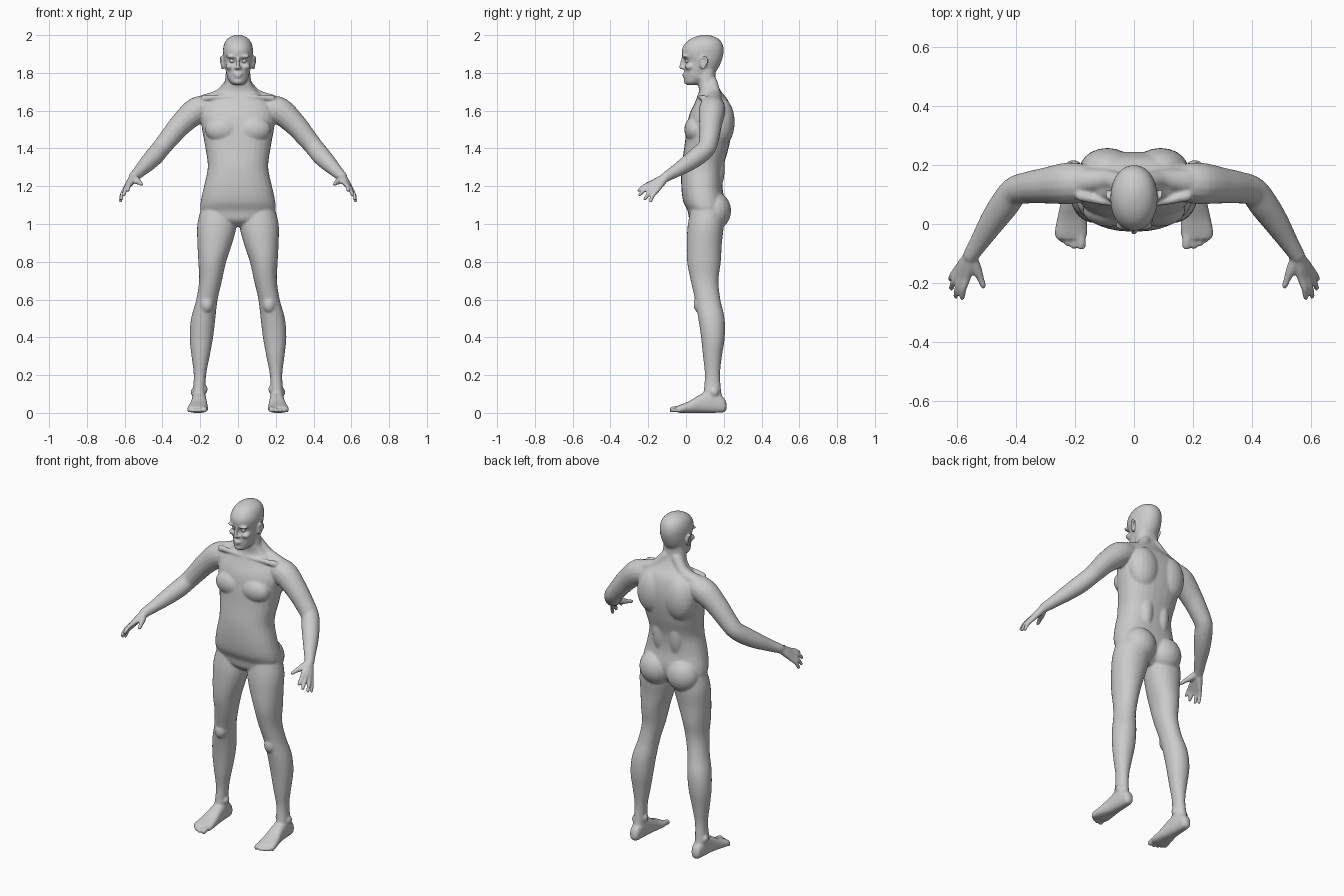
import bpy, bmesh, math
from mathutils import Vector, Matrix

bm = bmesh.new()
SEG = 28


def spline(keys, steps):
    """Catmull-Rom interpolation through tuples of numbers."""
    out = []
    for i in range(len(keys) - 1):
        p0, p1, p2, p3 = (keys[max(0, min(len(keys) - 1, i + k))] for k in (-1, 0, 1, 2))
        for s in range(steps):
            t = s / steps
            out.append([b + .5 * t * (c - a + t * (2*a - 5*b + 4*c - d + t * (3*(b - c) + d - a)))
                        for a, b, c, d in zip(p0, p1, p2, p3)])
    return out + [list(keys[-1])]


def skin(rings):
    rows = [[bm.verts.new(p) for p in r] for r in rings]
    for a, b in zip(rows, rows[1:]):
        for i in range(len(a)):
            j = (i + 1) % len(a)
            bm.faces.new((a[i], a[j], b[j], b[i]))
    bm.faces.new(rows[0][::-1])
    bm.faces.new(rows[-1])


def loft(keys, side=1, along='z', power=2.2):
    """Keys are (position, u_min, u_max, v_min, v_max) of rounded sections."""
    rings = []
    for t, u0, u1, v0, v1 in spline(keys, 5):
        ring = []
        for k in range(SEG):
            a = 2 * math.pi * k / SEG
            c, s = math.cos(a), math.sin(a)
            u = (u0 + u1) / 2 + (u1 - u0) / 2 * math.copysign(abs(c) ** (2 / power), c)
            v = (v0 + v1) / 2 + (v1 - v0) / 2 * math.copysign(abs(s) ** (2 / power), s)
            ring.append((side * u, v, t) if along == 'z' else (side * u, t, v))
        rings.append(ring)
    skin(rings)


def ball(c, r, side=1, tilt=0):
    m = (Matrix.Translation((side * c[0], c[1], c[2])) @ Matrix.Rotation(tilt, 4, 'X')
         @ Matrix.Diagonal((*r, 1)))
    bmesh.ops.create_uvsphere(bm, u_segments=20, v_segments=14, radius=1, matrix=m)


def tube(keys, side=1):
    """Round limb through (x, y, z, radius) with ball ends."""
    pts = spline(keys, 5)
    rings = []
    for i, (x, y, z, r) in enumerate(pts):
        d = Vector(pts[min(i + 1, len(pts) - 1)][:3]) - Vector(pts[max(i - 1, 0)][:3])
        d.normalize()
        u = d.cross(Vector((.31, .52, .8))).normalized()
        w = d.cross(u)
        ring = []
        for k in range(16):
            a = math.pi * k / 8
            p = Vector((x, y, z)) + r * (math.cos(a) * u + math.sin(a) * w)
            ring.append((side * p.x, p.y, p.z))
        rings.append(ring)
    skin(rings)
    for x, y, z, r in (keys[0], keys[-1]):
        ball((x, y, z), (r, r, r), side)


# torso and neck: z, half width, front y, back y
torso = [(.985, .05, .06, .14), (1.02, .14, .02, .18), (1.07, .195, .008, .2), (1.12, .197, -.015, .205),
         (1.2, .18, -.025, .193), (1.3, .16, -.024, .198), (1.4, .172, -.01, .225), (1.5, .19, .003, .243),
         (1.58, .198, .018, .243), (1.65, .17, .05, .225), (1.7, .105, .068, .188), (1.74, .074, .064, .165),
         (1.78, .067, .06, .156), (1.84, .06, .06, .16)]
loft([(z, -w, w, f, b) for z, w, f, b in torso], power=2.35)

# head
head = [(1.735, .022, .008, .05), (1.75, .042, -.006, .09), (1.78, .056, -.009, .13), (1.82, .067, -.008, .168),
        (1.86, .075, -.004, .187), (1.895, .079, -.021, .197), (1.93, .079, -.02, .199), (1.965, .068, .004, .187),
        (1.988, .046, .04, .16), (2.001, .014, .085, .118)]
loft([(z, -w, w, f, b) for z, w, f, b in head], power=2.1)

# nose, lips and chin
tube([(0, -.014, 1.885, .008), (0, -.021, 1.855, .009), (0, -.026, 1.829, .011)])
ball((0, -.008, 1.793), (.024, .012, .006))
ball((0, -.007, 1.78), (.02, .012, .006))
ball((0, .004, 1.755), (.026, .016, .016))

# legs: z, inner x, outer x, front y, back y
LEG = [(1.1, .03, .19, .03, .19), (1.0, .008, .215, .01, .2), (.9, .03, .215, .004, .19), (.8, .063, .21, .006, .184),
       (.7, .085, .206, .025, .172), (.6, .108, .221, .048, .182), (.5, .12, .248, .065, .204),
       (.4, .132, .256, .08, .205), (.3, .15, .246, .09, .19), (.2, .169, .234, .1, .18),
       (.1, .173, .24, .092, .188), (.04, .172, .24, .08, .2)]
# feet: y, inner x, outer x, bottom z, top z
FOOT = [(.215, .195, .217, .022, .045), (.2, .178, .233, .003, .08), (.14, .17, .242, 0, .12), (.08, .165, .247, 0, .1),
        (.02, .16, .26, 0, .064), (-.03, .158, .269, 0, .043), (-.052, .165, .262, .005, .034)]
TOES = [(.178, -.072, .016), (.203, -.074, .0115), (.224, -.066, .011), (.243, -.053, .0105), (.259, -.038, .01)]
# arm: x, y, z, radius
ARM = [(.15, .14, 1.62, .062), (.22, .138, 1.6, .071), (.3, .13, 1.53, .061), (.36, .123, 1.46, .054),
       (.405, .11, 1.405, .05), (.44, .065, 1.362, .05), (.48, .008, 1.32, .044), (.52, -.055, 1.28, .034),
       (.552, -.105, 1.25, .027)]
# fingers: knuckle and tip
FINGERS = [((.567, -.185, 1.215), (.582, -.25, 1.178)), ((.583, -.182, 1.204), (.604, -.245, 1.155)),
           ((.595, -.17, 1.19), (.619, -.217, 1.132)), ((.6, -.155, 1.177), (.622, -.187, 1.122))]

for s in (1, -1):
    # chest, shoulder blade, trapezius, collarbone, buttock
    ball((.082, .047, 1.5), (.092, .056, .07), s)
    ball((.09, .185, 1.54), (.095, .073, .13), s)
    ball((.055, .15, 1.3), (.05, .056, .14), s)
    tube([(.035, .135, 1.75, .032), (.09, .15, 1.682, .036), (.17, .145, 1.643, .045)], s)
    tube([(.02, .068, 1.672, .012), (.1, .075, 1.672, .012), (.18, .095, 1.665, .018)], s)
    ball((.09, .152, 1.07), (.098, .087, .1), s)

    # brow, cheek, nostril, jaw
    ball((.032, -.004, 1.887), (.032, .018, .009), s)
    ball((.042, .018, 1.833), (.024, .026, .018), s)
    ball((.011, -.014, 1.826), (.009, .011, .008), s)
    ball((.042, .06, 1.785), (.017, .045, .02), s, -.3)
    # ear
    ball((.08, .092, 1.853), (.009, .018, .032), s, -.2)
    tube([(.08, .078, 1.865, .005), (.088, .088, 1.884, .006), (.093, .108, 1.878, .006),
          (.09, .11, 1.852, .006), (.082, .09, 1.822, .007)], s)

    # leg, kneecap, ankle bones
    loft(LEG, s, power=2.1)
    ball((.165, .07, .575), (.034, .03, .045), s)
    ball((.174, .138, .125), (.013, .022, .022), s)
    ball((.237, .15, .11), (.013, .022, .022), s)
    # foot and toes
    loft(FOOT, s, 'y', 2.5)
    for x, y, r in TOES:
        tube([(x, -.02, r + .008, r), (x, (y - .03) / 2, r + .007, r * .9), (x, y, r + .001, r)], s)

    # arm, palm and fingers
    tube(ARM, s)
    wrist = Vector((.554, -.108, 1.248))
    for k, (knuckle, tip) in enumerate(FINGERS):
        a, b = Vector(knuckle), Vector(tip)
        m = a.lerp(b, .5) + Vector((.004, -.003, .004))
        tube([(*wrist, .022), (*wrist.lerp(a, .55), .018), (*a, .0135), (*m, .0115), (*b, .0095)], s)
    tube([(.55, -.115, 1.245, .02), (.533, -.155, 1.228, .018), (.52, -.185, 1.218, .0125),
          (.511, -.21, 1.21, .0105)], s)

# fuse all forms into one continuous skin
mesh = bpy.data.meshes.new("body")
bm.to_mesh(mesh)
bm.free()
body = bpy.data.objects.new("body", mesh)
bpy.context.collection.objects.link(body)
bpy.context.view_layer.objects.active = body
body.select_set(True)
remesh = body.modifiers.new("fuse", 'REMESH')
remesh.mode = 'VOXEL'
remesh.voxel_size = .0055
relax = body.modifiers.new("relax", 'SMOOTH')
relax.factor = .5
relax.iterations = 7
reduce = body.modifiers.new("reduce", 'DECIMATE')
reduce.ratio = .3
for name in ("fuse", "relax", "reduce"):
    bpy.ops.object.modifier_apply(modifier=name)
bpy.ops.object.shade_smooth()

# eyeballs
for s, name in ((1, "eye_left"), (-1, "eye_right")):
    bpy.ops.mesh.primitive_uv_sphere_add(segments=20, ring_count=12, radius=.013, location=(s * .031, .008, 1.864))
    bpy.context.object.name = name
    bpy.ops.object.shade_smooth()
